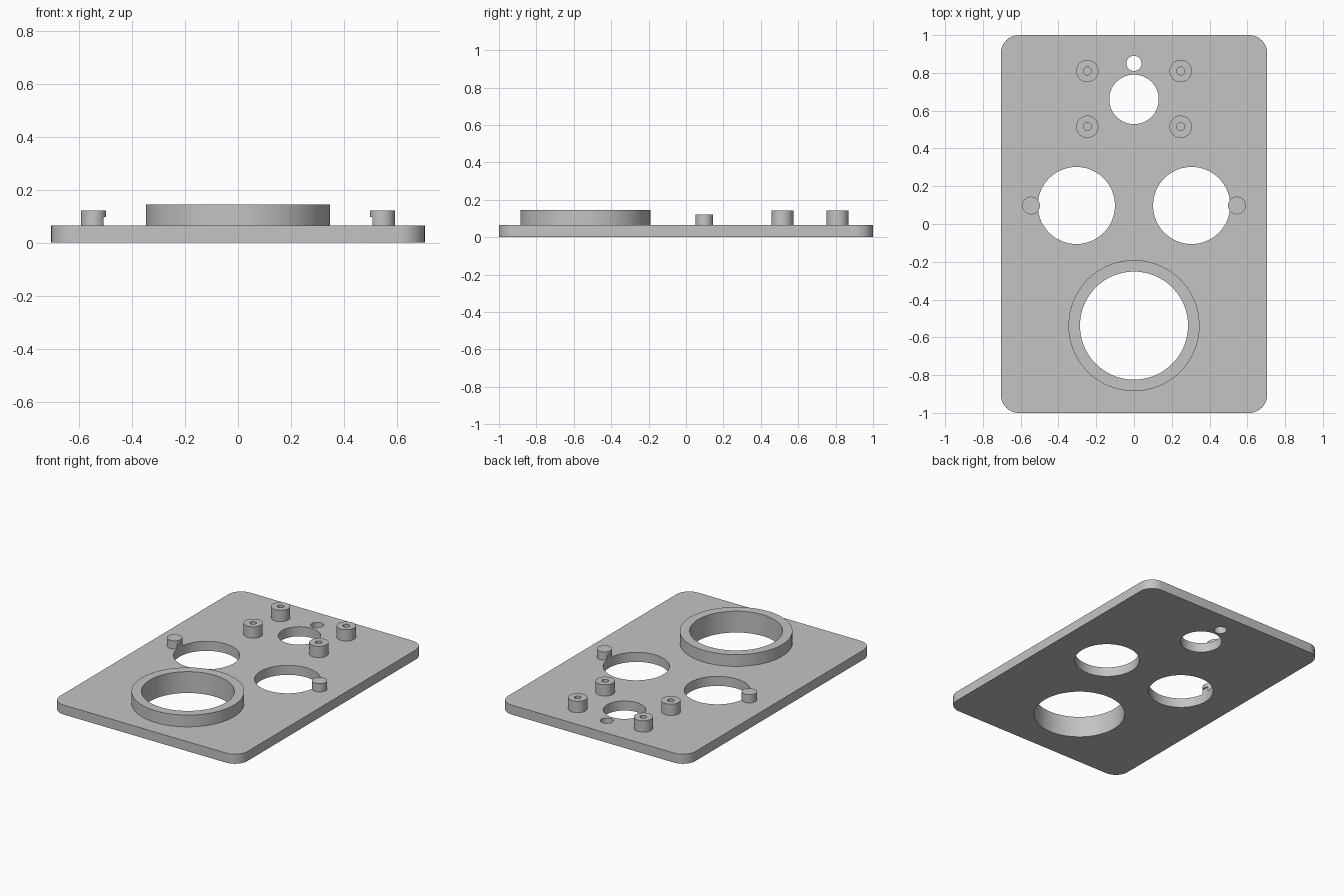
import bpy, bmesh, math
from mathutils import Vector

cube = bpy.data.objects.get("Cube")
if cube:
    bpy.data.objects.remove(cube, do_unlink=True)

THICK = 0.065
SEGS = 96
EYE = (0.305, 0.098, 0.204)      # x, y, radius of the paired openings

grey = bpy.data.materials.new("light grey")
grey.use_nodes = True
grey.diffuse_color = (0.55, 0.55, 0.55, 1)
grey.node_tree.nodes["Principled BSDF"].inputs["Base Color"].default_value = grey.diffuse_color


def make(name, bm):
    bmesh.ops.recalc_face_normals(bm, faces=bm.faces)
    mesh = bpy.data.meshes.new(name)
    bm.to_mesh(mesh)
    bm.free()
    mesh.materials.append(grey)
    ob = bpy.data.objects.new(name, mesh)
    bpy.context.collection.objects.link(ob)
    return ob


def prism(name, outline, z0, z1):
    bm = bmesh.new()
    face = bm.faces.new([bm.verts.new((x, y, z0)) for x, y in outline])
    top = bmesh.ops.extrude_face_region(bm, geom=[face])["geom"]
    verts = [v for v in top if isinstance(v, bmesh.types.BMVert)]
    bmesh.ops.translate(bm, verts=verts, vec=Vector((0, 0, z1 - z0)))
    # the starting face is kept as the floor of the prism
    if not face.is_valid or len(bm.faces) < len(outline) + 2:
        bm.faces.new([v for v in bm.verts if v not in verts])
    return make(name, bm)


def circle(x, y, r):
    angles = [math.tau * i / SEGS for i in range(SEGS)]
    return [(x + r * math.cos(a), y + r * math.sin(a)) for a in angles]


def rounded_rectangle(hx, hy, r, steps=12):
    points = []
    for q, (sx, sy) in enumerate([(1, 1), (-1, 1), (-1, -1), (1, -1)]):
        for i in range(steps + 1):
            a = math.pi / 2 * (q + i / steps)
            points.append((sx * (hx - r) + r * math.cos(a), sy * (hy - r) + r * math.sin(a)))
    return points


def tube(name, x, y, outer, inner, z0, z1):
    bm = bmesh.new()
    loops = [[bm.verts.new((px, py, z)) for px, py in circle(x, y, r)]
             for r, z in ((outer, z0), (outer, z1), (inner, z1), (inner, z0))]
    for k in range(4):
        a, b = loops[k], loops[(k + 1) % 4]
        for i in range(SEGS):
            j = (i + 1) % SEGS
            bm.faces.new((a[i], a[j], b[j], b[i]))
    return make(name, bm)


def cut(ob, x, y, r, z0, z1):
    cutter = prism("cutter", circle(x, y, r), z0, z1)
    cutter.hide_render = True
    mod = ob.modifiers.new("opening", "BOOLEAN")
    mod.operation, mod.solver, mod.object = "DIFFERENCE", "EXACT", cutter
    bpy.context.view_layer.objects.active = ob
    bpy.ops.object.modifier_apply(modifier=mod.name)
    bpy.data.objects.remove(cutter, do_unlink=True)


# Base plate with its openings
plate = prism("base_plate", rounded_rectangle(0.705, 1.0, 0.095), 0, THICK)
ex, ey, er = EYE
for x, y, r in [(0, 0.85, 0.04), (0, 0.66, 0.131), (-ex, ey, er), (ex, ey, er), (0, -0.538, 0.286)]:
    cut(plate, x, y, r, -0.1, 0.2)
parts = [plate]

# Raised collar around the large opening
parts.append(tube("collar", 0, -0.538, 0.347, 0.286, THICK, 0.145))

for side, s in (("left", 1), ("right", -1)):
    # Hollow mounting posts
    for end, y in (("back", 0.81), ("front", 0.515)):
        parts.append(tube(f"{end}_{side}_post", s * 0.247, y, 0.059, 0.021, THICK, 0.142))
    # Retaining peg, undercut where it hangs over the opening
    peg = prism(f"{side}_peg", circle(s * 0.545, ey, 0.047), THICK, 0.121)
    cut(peg, s * ex, ey, er, -0.1, 0.096)
    parts.append(peg)

# Smooth round walls, crisp rims
bpy.ops.object.select_all(action="DESELECT")
for ob in parts:
    ob.select_set(True)
bpy.context.view_layer.objects.active = plate
bpy.ops.object.shade_smooth_by_angle(angle=math.radians(30))
